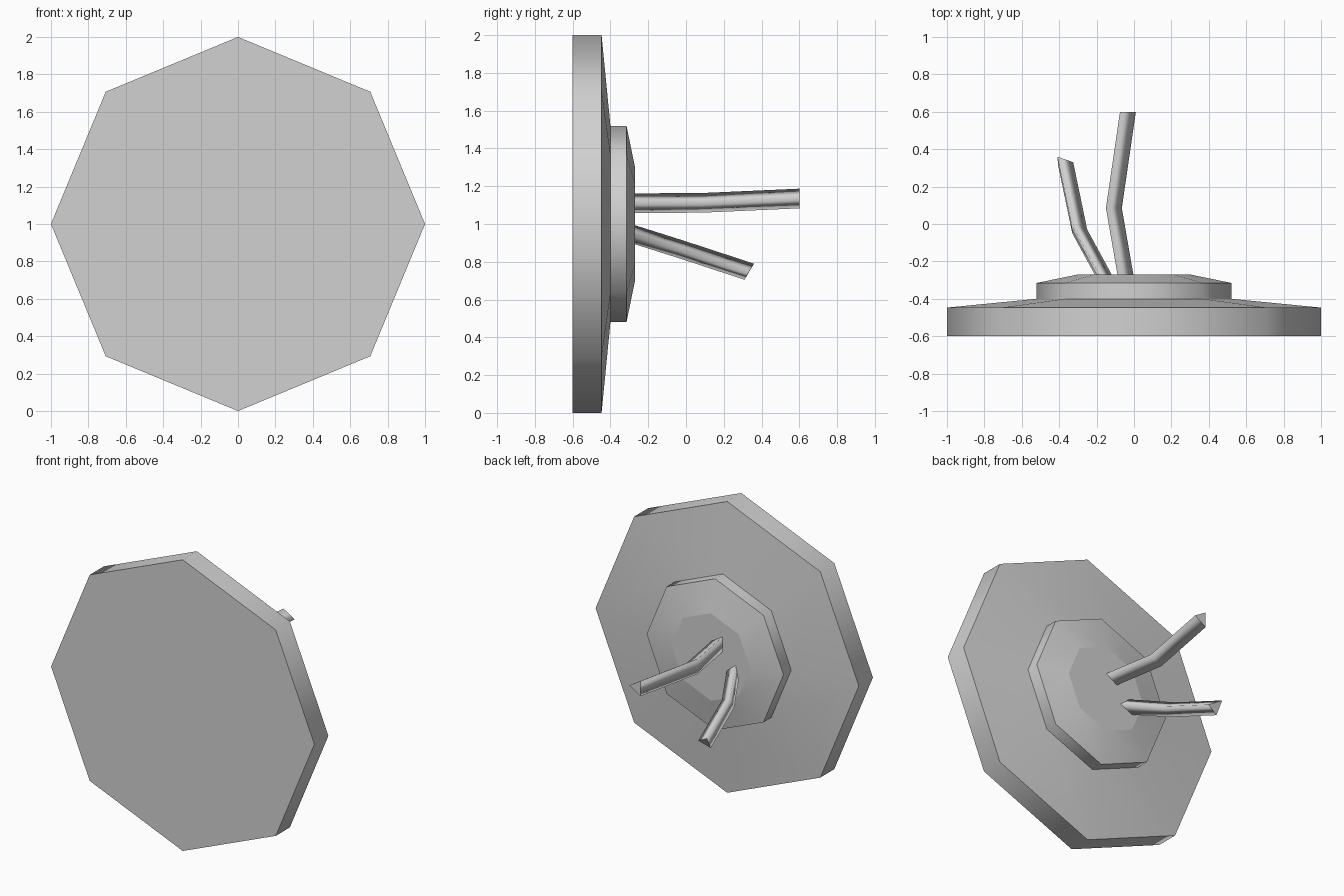
import bpy
import bmesh
from math import cos, sin, pi
from mathutils import Vector

cube = bpy.data.objects.get("Cube")
if cube:
    bpy.data.objects.remove(cube, do_unlink=True)

grey = bpy.data.materials.new("light_grey")
grey.use_nodes = True
colour = (0.64, 0.64, 0.64, 1)
grey.diffuse_color = colour
grey.node_tree.nodes["Principled BSDF"].inputs["Base Color"].default_value = colour


def skin(name, rings, sharp_rings):
    """Join matching rings with smooth walls and close both ends with flat caps."""
    bm = bmesh.new()
    loops = [[bm.verts.new(p) for p in ring] for ring in rings]
    count = len(loops[0])
    for low, high in zip(loops, loops[1:]):
        for i in range(count):
            j = (i + 1) % count
            bm.faces.new((low[i], low[j], high[j], high[i])).smooth = True
    for end in (loops[0], loops[-1]):
        bm.faces.new(end)
    for k in sharp_rings:
        loop = loops[k]
        for i in range(count):
            bm.edges.get((loop[i], loop[(i + 1) % count])).smooth = False
    bmesh.ops.recalc_face_normals(bm, faces=bm.faces)
    mesh = bpy.data.meshes.new(name)
    bm.to_mesh(mesh)
    bm.free()
    mesh.materials.append(grey)
    obj = bpy.data.objects.new(name, mesh)
    bpy.context.collection.objects.link(obj)
    return obj


def octagon_disc(name, profile):
    """Stack octagons along y from (radius, y) pairs."""
    rings = [[(r * cos(i * pi / 4), y, 1 + r * sin(i * pi / 4)) for i in range(8)]
             for r, y in profile]
    return skin(name, rings, range(len(rings)))


def wire(name, path, section):
    """Sweep a triangular section along a bent path."""
    rings = [[Vector(p) + Vector(s) for s in section] for p in path]
    return skin(name, rings, (0, len(rings) - 1))


# Wide front plate and the smaller hub behind it
octagon_disc("front_plate", [(1, -0.6), (1, -0.447), (0.52, -0.4)])
octagon_disc("rear_hub", [(0.52, -0.4), (0.52, -0.315), (0.3, -0.27)])

# Two bent wires leaving the hub
wire("upper_wire",
     [(-0.045, -0.29, 1.11), (-0.11, 0.085, 1.112), (-0.035, 0.6, 1.135)],
     [(-0.04, 0, 0.052), (-0.04, 0, -0.052), (0.045, 0, 0)])
wire("lower_wire",
     [(-0.14, -0.31, 0.955), (-0.295, -0.025, 0.865), (-0.37, 0.335, 0.747)],
     [(-0.04, 0.025, 0.043), (-0.035, -0.025, -0.042), (0.045, -0.005, -0.005)])
